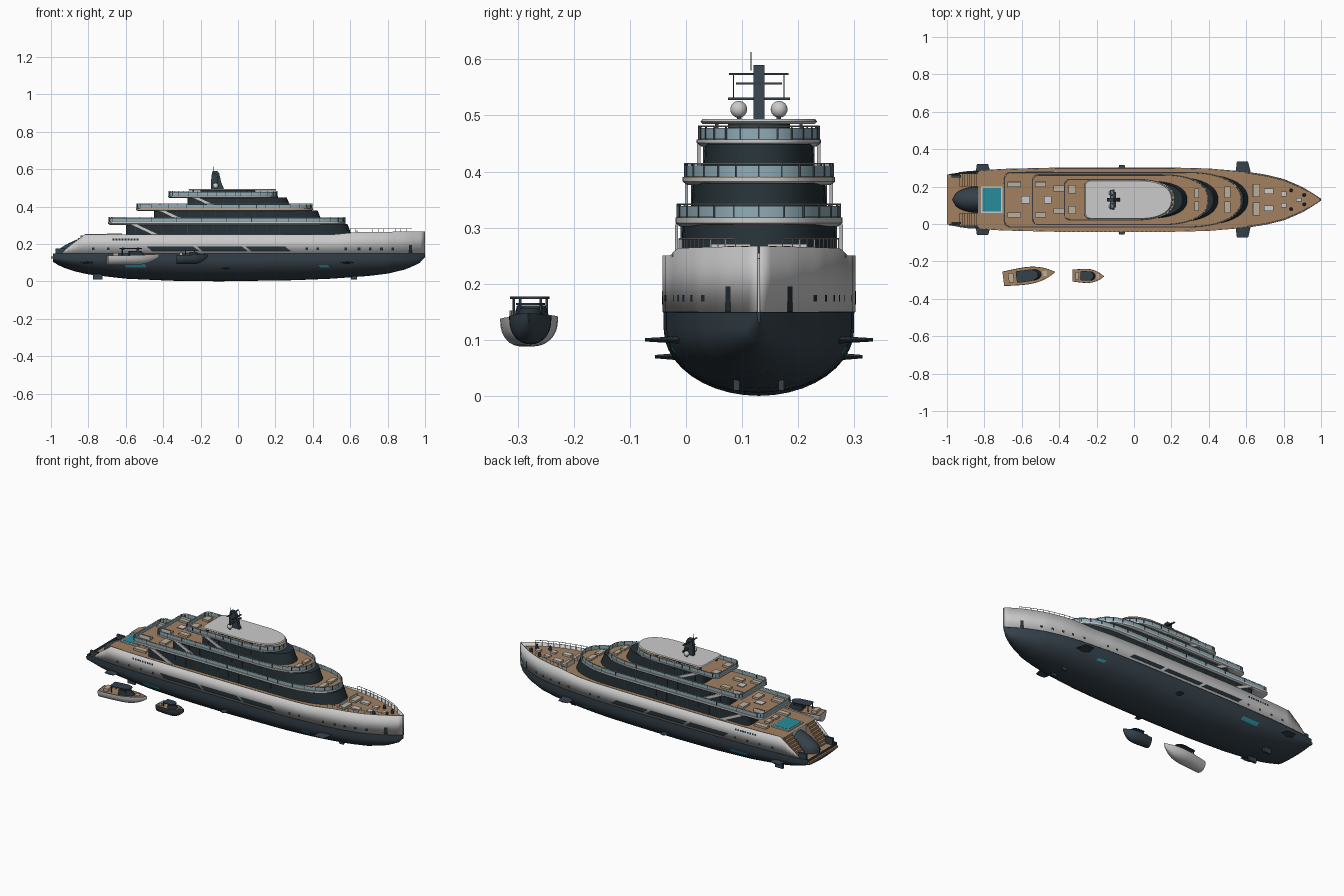
import bpy, bmesh, math
from mathutils import Matrix, Vector

if "Cube" in bpy.data.objects:
    bpy.data.objects.remove(bpy.data.objects["Cube"])

C = 0.13  # yacht centreline in y


def mat(name, r, g, b):
    m = bpy.data.materials.new(name)
    m.diffuse_color = (r, g, b, 1)
    m.use_nodes = True
    m.node_tree.nodes["Principled BSDF"].inputs["Base Color"].default_value = m.diffuse_color
    return m


NAVY = mat("navy", .035, .052, .068)
DARK = mat("dark_glass", .018, .03, .036)
WHITE = mat("pale_grey", .58, .58, .57)
WOOD = mat("teak", .36, .22, .12)
TEAL = mat("teal", .02, .27, .33)
GLASS = mat("rail_glass", .28, .42, .47)
CREAM = mat("cushion", .5, .43, .34)


def finish(name, bm, m, y=C, smooth=True):
    bmesh.ops.recalc_face_normals(bm, faces=bm.faces)
    me = bpy.data.meshes.new(name)
    bm.to_mesh(me)
    bm.free()
    me.materials.append(m)
    o = bpy.data.objects.new(name, me)
    o.location.y = y
    bpy.context.collection.objects.link(o)
    if smooth:
        bpy.context.view_layer.objects.active = o
        o.select_set(True)
        bpy.ops.object.shade_smooth_by_angle(angle=math.radians(35))
        o.select_set(False)
    return o


def loft(name, rows, m, closed=False, caps=(False, False), y=C, xf=None):
    bm = bmesh.new()
    g = [[bm.verts.new(p) for p in r] for r in rows]
    n = len(g[0])
    for a, b in zip(g, g[1:]):
        for i in range(n if closed else n - 1):
            j = (i + 1) % n
            bm.faces.new((a[i], a[j], b[j], b[i]))
    for r, c in zip((g[0], g[-1]), caps):
        if c:
            bm.faces.new(r)
    if xf:
        bm.transform(xf)
    return finish(name, bm, m, y)


def boxes(name, items, m, mirror=False, y=C, xf=None):
    """items: (x, y, z, sx, sy, sz), optionally mirrored over the centreline"""
    bm = bmesh.new()
    for x, yy, z, sx, sy, sz in items:
        for s in ((1, -1) if mirror else (1,)):
            bmesh.ops.create_cube(bm, size=1, matrix=Matrix.Translation((x, s * yy, z)) @ Matrix.Diagonal((sx, sy, sz, 1)))
    if xf:
        bm.transform(xf)
    return finish(name, bm, m, y, False)


def tube(name, pts, r, m, cyclic=False):
    cu = bpy.data.curves.new(name, 'CURVE')
    cu.dimensions = '3D'
    cu.bevel_depth, cu.bevel_resolution = r, 1
    sp = cu.splines.new('POLY')
    sp.points.add(len(pts) - 1)
    for p, q in zip(sp.points, pts):
        p.co = (*q, 1)
    sp.use_cyclic_u = cyclic
    cu.materials.append(m)
    o = bpy.data.objects.new(name, cu)
    o.location.y = C
    bpy.context.collection.objects.link(o)


def lerp(t, x):
    for (a, u), (b, v) in zip(t, t[1:]):
        if x <= b:
            return u + (v - u) * max(0, (x - a) / (b - a))
    return t[-1][1]


# hull curves: keel height, half beam, sheer height
KEEL = [(-.99, .105), (-.95, .08), (-.88, .055), (-.8, .037), (-.6, .014), (-.35, .003), (-.1, 0), (.3, .006), (.5, .014),
        (.7, .029), (.8, .041), (.9, .065), (.97, .097), (1, .13)]
BEAM = [(-1, .135), (-.9, .15), (-.7, .163), (-.4, .17), (.2, .17), (.4, .165), (.6, .148), (.7, .133), (.8, .109), (.9, .066),
        (.96, .03), (1, .003)]
SHEER = [(-.94, .155), (-.9, .19), (-.82, .25), (.5, .25), (.64, .263), (1, .267)]


def half(x, z=.2):
    k = lerp(KEEL, x)
    zc = max(.12, k + .015)
    b = lerp(BEAM, x)
    return b if z >= zc else b * math.sqrt(max(0, 1 - ((zc - z) / (zc - k)) ** 2))


def section(x):
    k, b = lerp(KEEL, x), lerp(BEAM, x)
    zc = max(.12, k + .015)
    s = [(b * math.sin(a), zc - (zc - k) * math.cos(a)) for a in [i * math.pi / 20 for i in range(11)]] + [(b, .15)]
    return [(x, -y, z) for y, z in s[:0:-1]] + [(x, y, z) for y, z in s]


xs = [-.99 + 1.99 * i / 70 for i in range(71)]
loft("lower_hull", [section(x) for x in xs], NAVY, caps=(True, True))
ux = [-.94 + 1.94 * i / 80 for i in range(81)]
for s, n in ((1, "port"), (-1, "starboard")):
    o = loft(n + "_topside", [[(x, s * half(x), .15), (x, s * half(x), lerp(SHEER, x))] for x in ux], WHITE)
    md = o.modifiers.new("thickness", 'SOLIDIFY')
    md.thickness, md.offset = .004, 0
    # waterline strip
    tube(n + "_waterline", [(x, s * half(x), .15) for x in ux], .0015, NAVY)
dx = [-.83 + 1.825 * i / 60 for i in range(61)]
loft("main_deck", [[(x, -half(x), .245), (x, half(x), .245)] for x in dx], WOOD)


# window patches lying on the hull, both sides
def patch(name, x0, x1, z0, z1, m, slant=0, n=8):
    for s in (1, -1):
        rows = []
        for i in range(n + 1):
            x = x0 + (x1 - x0) * i / n
            rows.append([(x + slant * t, s * (half(x + slant * t, z0 + (z1 - z0) * t) + .003), z0 + (z1 - z0) * t) for t in (0, .33, .67, 1)])
        loft(name, rows, m)


for x0, x1 in ((-.46, -.21), (-.19, .05), (.07, .28)):
    patch("hull_window", x0, x1, .163, .187, DARK, -.03)
for x in (-.78, -.7, -.62, -.54, .36, .42, .57, .64, .7, .76, .82):
    patch("porthole", x, x + .014, .168, .18, DARK, 0, 1)
for i in range(9):
    patch("vent", -.67 + i * .016, -.66 + i * .016, .217, .228, DARK, 0, 1)
patch("anchor_pocket", .915, .93, .15, .195, DARK, 0, 2)
patch("underwater_window", -.6, -.49, .075, .095, TEAL, -.01)
patch("underwater_window_fore", .44, .49, .075, .088, TEAL, -.01)

# stabiliser fins and thrusters
for s in (1, -1):
    for n, x, z, tip, r in (("fore_fin", .55, .1, .203, .08), ("aft_fin", -.84, .1, .19, .08), ("mid_fin", -.08, .07, .185, .04)):
        yi = half(x, z) - .03
        sect = lambda y, a, b, t: [(a, s * y, z), ((a + b) / 2, s * y, z + t), (b, s * y, z), ((a + b) / 2, s * y, z - t)]
        loft(n, [sect(yi, x - .01, x + r, .008), sect(tip, x, x + r * .75, .003)], NAVY, True, (True, True))
boxes("keel_pods", [(-.75, .06, .025, .05, .012, .03), (.62, .04, .02, .03, .01, .02)], NAVY, True)

# stern: swim platform, bulkhead, side stairs, domed transom hatch
boxes("swim_platform", [(-.91, 0, .128, .18, .268, .012)], WOOD)
boxes("stern_bulkhead", [(-.83, 0, .188, .01, .3, .112)], WHITE)
boxes("stern_stairs", [(-.835 - i * .013, .105, .13 + .5 * (.115 - i * .0145), .014, .07, .115 - i * .0145) for i in range(8)], WOOD, True)
hatch = []
for i in range(9):
    t = i / 8
    w = .068 * math.sqrt(1 - (1 - t) ** 2) + .002
    top = .15 + .085 * t ** .6
    hatch.append([(-.97 + .14 * t, w * math.cos(a), .134 + (top - .134) * max(0, math.sin(a))) for a in [math.pi * j / 12 for j in range(13)]])
loft("transom_hatch", hatch, NAVY, caps=(True, True))
boxes("stern_wing_doors", [(-.95, .125, .15, .05, .012, .05)], NAVY, True)
boxes("pool_rim", [(-.76, 0, .248, .115, .14, .008)], WHITE)
boxes("pool_water", [(-.76, 0, .25, .1, .124, .007)], TEAL)


# plan outline: rounded stern corners, blunt elliptical nose
def outline(xa, xf, w, L, z, r=.03):
    e = 2 / 2.3
    p = []
    for i in range(25):
        a = -math.pi / 2 + math.pi * i / 24
        p.append((xf - L + L * max(0, math.cos(a)) ** e, math.copysign(w * abs(math.sin(a)) ** e, a), z))
    p += [(xf - L - (xf - L - xa - r) * i / 14, w, z) for i in range(1, 14)]
    p += [(xa + r - r * math.sin(i * math.pi / 10), w - r + r * math.cos(i * math.pi / 10), z) for i in range(6)]
    p += [(x, -y, z) for x, y, z in p[:37:-1]]
    return p + [(xa + r + (xf - L - xa - r) * i / 14, -w, z) for i in range(1, 14)]


# superstructure tiers: raked glass wall, deck slab with teak, glass rail
TIERS = [  # wall aft, wall front, half, z0, z1 | slab aft, slab front, half, top | nose
    ("first", -.6, .61, .139, .245, .306, -.695, .576, .149, .318, .3),
    ("second", -.45, .45, .121, .318, .38, -.545, .4, .136, .39, .25),
    ("third", -.27, .285, .099, .39, .449, -.375, .215, .111, .457, .2)]
for n, a, f, w, z0, z1, sa, sf, sw, st, L in TIERS:
    loft(n + "_tier_wall", [outline(a, f, w, L, z0), outline(a, f - .025, w - .003, L, z1)], DARK, True, (False, True))
    loft(n + "_deck_slab", [outline(sa + .01, sf - .01, sw - .008, L, z1 - .004), outline(sa, sf, sw, L, z1 + .002), outline(sa, sf, sw, L, st)],
         WHITE, True, (True, True))
    loft(n + "_deck_teak", [outline(sa + .006, sf - .006, sw - .005, L, st), outline(sa + .006, sf - .006, sw - .005, L, st + .001)],
         WOOD, True, (False, True))
    rail = [outline(sa + .004, sf - .004, sw - .004, L, z) for z in (st + .001, st + .021)]
    loft(n + "_glass_rail", rail, GLASS, True)
    tube(n + "_handrail", [(x, y, st + .024) for x, y, z in rail[0]], .0016, WHITE, True)
    boxes(n + "_rail_posts", [(x, y, st + .012, .003, .003, .024) for x, y, z in rail[0][::2]], NAVY)
    # mullions along the glass wall sides
    k = int((f - L - a) / .07)
    boxes(n + "_mullions", [(a + .05 + i * .07, w - .001, (z0 + z1) / 2, .003, .003, z1 - z0) for i in range(k)], NAVY, True)
    # slanted side braces from the slab down to the deck below
    for s in (1, -1):
        y = s * (w + .008)
        loft(n + "_brace", [[(x, yy, z) for x, z in ((a + .02, z1), (a + .06, z1), (a + .19, z0), (a + .15, z0))]
                            for yy in (y - .003, y + .003)], WHITE, True, (True, True))

# flat roof canopy on posts with a low core
loft("roof_core", [outline(-.2, .1, .055, .1, .457), outline(-.2, .09, .055, .1, .487)], DARK, True)
loft("roof", [outline(-.26, .2, .1, .17, .485), outline(-.265, .205, .104, .17, .489), outline(-.26, .2, .1, .17, .494)],
     WHITE, True, (True, True))
boxes("roof_posts", [(x, .075, .472, .008, .006, .03) for x in (-.24, -.1, .05)], NAVY, True)

# mast with radar bars, domes and aerials
mast = [(-.145, -.075, .494), (-.145, -.09, .53), (-.14, -.1, .575), (-.135, -.11, .59)]
loft("mast", [[(a, -.01, z), (b, -.01, z), (b, .01, z), (a, .01, z)] for a, b, z in mast], NAVY, True, (True, True))
boxes("radar_bars", [(-.11, 0, .53, .012, .11, .004), (-.1, 0, .557, .01, .082, .004), (-.125, 0, .574, .008, .106, .004)], NAVY)
boxes("mast_arms", [(-.12, .035, .5, .012, .008, .012)], NAVY, True)
tube("centre_aerial", [(-.13, -.014, .58), (-.13, -.014, .613)], .001, NAVY)
boxes("side_aerials", [(-.11, .045, .55, .002, .002, .045)], NAVY, True)
bm = bmesh.new()
for s in (1, -1):
    bmesh.ops.create_uvsphere(bm, u_segments=20, v_segments=12, radius=.015, matrix=Matrix.Translation((-.12, s * .036, .511)))
finish("satellite_domes", bm, WHITE)

# foredeck rail, hatches and winches
for s in (1, -1):
    fx = [.6 + .03 * i for i in range(12)]
    tube("foredeck_rail", [(x, s * (half(x) - .006), .28) for x in fx], .0014, WHITE)
    boxes("foredeck_posts", [(x, s * (half(x) - .006), .264, .002, .002, .032) for x in fx], WHITE)
boxes("foredeck_hatches", [(.72, .045, .25, .05, .03, .01), (.8, .03, .25, .03, .025, .01), (.88, 0, .25, .03, .02, .01)], WHITE, True)
bm = bmesh.new()
for x, y in ((.84, .05), (.91, .025)):
    for s in (1, -1):
        bmesh.ops.create_cone(bm, cap_ends=True, segments=16, radius1=.009, radius2=.006, depth=.022, matrix=Matrix.Translation((x, s * y, .256)))
finish("winches", bm, DARK)

# loungers, sofas and tables on the open decks
boxes("lounge_seats", [(x, y, z + .006, sx, sy, .012) for x, y, z, sx, sy in (
    (.655, .05, .245, .035, .07), (-.66, .1, .245, .08, .03), (-.66, .03, .245, .03, .04), (-.64, .08, .318, .07, .025), (-.52, .07, .318, .04, .06),
    (-.5, .08, .39, .06, .025), (-.4, .06, .39, .06, .03), (-.33, .055, .457, .04, .045), (.5, .04, .318, .03, .06), (.335, .035, .39, .025, .05))],
    CREAM, True)
boxes("seat_backs", [(.637, .05, .258, .006, .07, .026), (-.64, .094, .33, .07, .005, .022), (-.5, .094, .402, .06, .005, .022)], WHITE, True)
boxes("tables", [(-.58, 0, .33, .05, .04, .004), (-.58, 0, .324, .01, .01, .012), (-.46, 0, .402, .04, .04, .004), (-.46, 0, .396, .01, .01, .012)], WHITE)


# tenders floating off the front side
def tender(n, x, y, L, W, z0, z1, rot, m, top):
    T = Matrix.Translation((x, y, 0)) @ Matrix.Rotation(rot, 4, 'Z')
    rows, deck = [], []
    for i in range(17):
        t = i / 16
        b = W / 2 * (.82 + .18 * math.sin(min(1, t * 2) * math.pi / 2)) * (1 - max(0, (t - .4) / .6) ** 2.4) + .001
        k = z0 + (z1 - z0) * .85 * max(0, (t - .5) / .5) ** 2.5
        sh = z1 + .008 * t * t
        q = [(b * math.sin(a), sh - (sh - k) * math.cos(a) ** .8 if a < 1.57 else sh) for a in [j * math.pi / 16 for j in range(9)]]
        px = -L / 2 + L * t
        rows.append([(px, -yy, z) for yy, z in q[:0:-1]] + [(px, yy, z) for yy, z in q])
        deck.append([(px, -b * .97, sh - .004), (px, b * .97, sh - .004)])
    loft(n + "_hull", rows, m, caps=(True, True), y=0, xf=T)
    loft(n + "_deck", deck, WOOD, y=0, xf=T)
    cab = lambda a, f, w, z: [Vector(p) for p in outline(a * L, f * L, w * W, .2 * L, z, .008)]
    loft(n + "_windscreen", [cab(-.08, .24, .33, z1 - .003), cab(-.08, .16, .27, z1 + (top - z1) * .6)], DARK, True, (False, True), 0, T)
    loft(n + "_canopy", [cab(-.25, .17, .34, top - .004), cab(-.25, .17, .34, top)], NAVY, True, (True, True), 0, T)
    boxes(n + "_canopy_posts", [(-.22 * L, .26 * W, (z1 + top) / 2, .004, .004, top - z1), (.08 * L, .26 * W, (z1 + top) / 2, .004, .004, top - z1)],
          NAVY, True, 0, T)
    boxes(n + "_seats", [(-.35 * L, 0, z1 + .006, .1 * L, .55 * W, .016), (.3 * L, 0, z1 + .003, .08 * L, .3 * W, .01)], CREAM, False, 0, T)


tender("large_tender", -.56, -.275, .28, .092, .088, .138, .13, WHITE, .177)
tender("small_tender", -.245, -.278, .168, .074, .092, .14, -.03, NAVY, .166)
